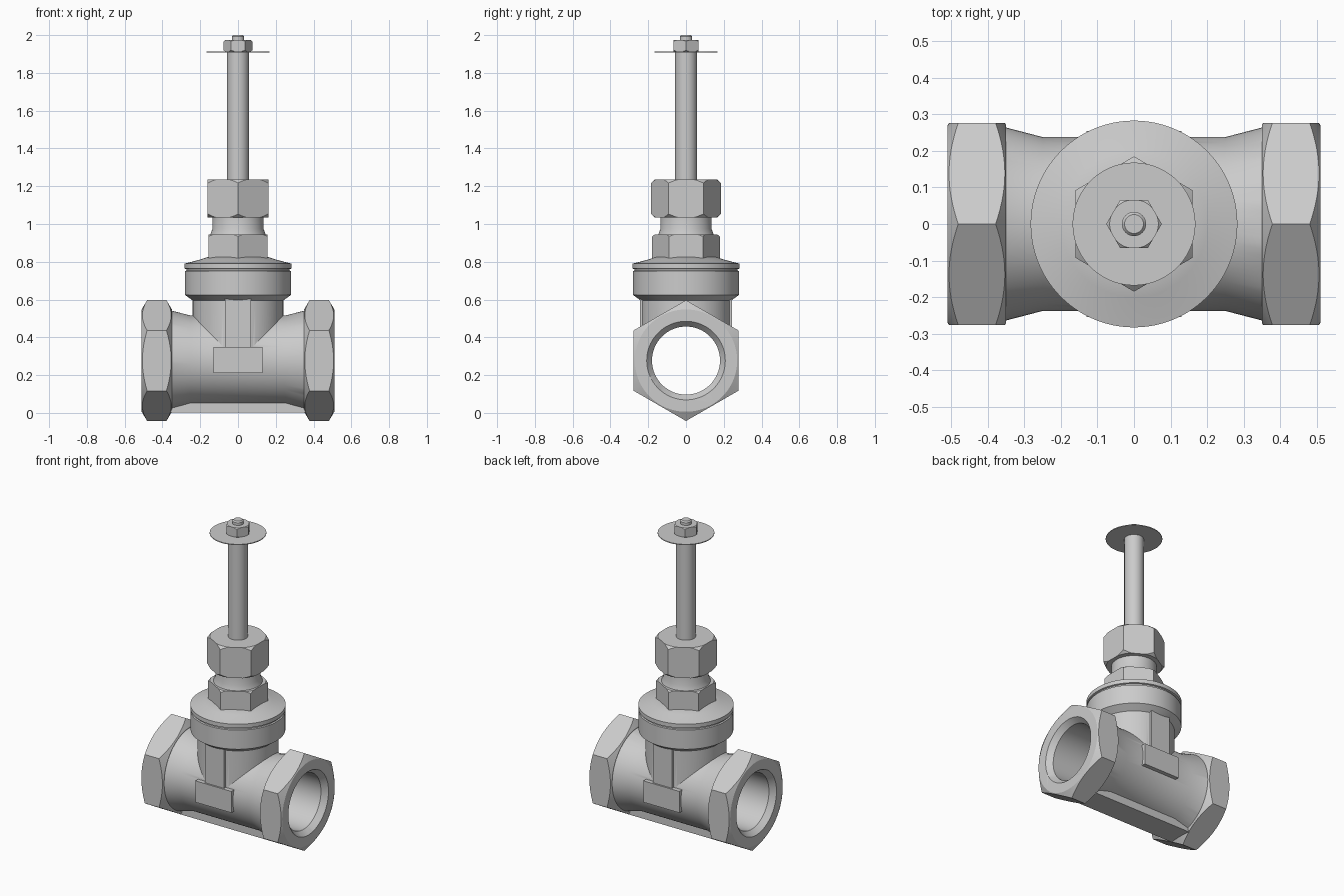
import bpy
import bmesh
from math import pi, radians
from mathutils import Matrix

cube = bpy.data.objects.get("Cube")
if cube:
    bpy.data.objects.remove(cube, do_unlink=True)

AXIS_Z = 0.277                       # height of the pipe centre line
PIPE = Matrix.Translation((0, 0, AXIS_Z)) @ Matrix.Rotation(pi / 2, 4, 'Y')


def make_object(name, bm, matrix=Matrix()):
    bmesh.ops.transform(bm, matrix=matrix, verts=bm.verts)
    bmesh.ops.recalc_face_normals(bm, faces=bm.faces)
    mesh = bpy.data.meshes.new(name)
    bm.to_mesh(mesh)
    bm.free()
    obj = bpy.data.objects.new(name, mesh)
    bpy.context.collection.objects.link(obj)
    return obj


def lathe(name, profile, matrix=Matrix(), steps=96):
    """Revolve (radius, height) points about z; ends are closed on the axis."""
    bm = bmesh.new()
    points = [(0, profile[0][1])] + profile + [(0, profile[-1][1])]
    verts = [bm.verts.new((r, 0, h)) for r, h in points]
    edges = [bm.edges.new(pair) for pair in zip(verts, verts[1:])]
    bmesh.ops.spin(bm, geom=verts + edges, axis=(0, 0, 1), cent=(0, 0, 0),
                   angle=2 * pi, steps=steps, use_merge=False)
    bmesh.ops.remove_doubles(bm, verts=bm.verts, dist=1e-5)
    return make_object(name, bm, matrix)


def box(name, low, high):
    bm = bmesh.new()
    bmesh.ops.create_cube(bm, size=1)
    size = [b - a for a, b in zip(low, high)]
    centre = [(a + b) / 2 for a, b in zip(low, high)]
    return make_object(name, bm, Matrix.Translation(centre) @ Matrix.Diagonal((*size, 1)))


def combine(obj, tool, operation):
    """Apply a boolean and discard the tool object."""
    mod = obj.modifiers.new("Boolean", 'BOOLEAN')
    mod.operation, mod.solver, mod.object = operation, 'EXACT', tool
    graph = bpy.context.evaluated_depsgraph_get()
    mesh = bpy.data.meshes.new_from_object(obj.evaluated_get(graph))
    obj.modifiers.clear()
    obj.data = mesh
    bpy.data.objects.remove(tool, do_unlink=True)


def hex_nut(name, radius, low, high, face_radius, bevel, turn=0, matrix=Matrix(), both=True):
    """Hexagonal prism with corners turned down by cones."""
    bm = bmesh.new()
    bmesh.ops.create_cone(bm, cap_ends=True, segments=6, radius1=radius,
                          radius2=radius, depth=high - low)
    place = Matrix.Translation((0, 0, (low + high) / 2)) @ Matrix.Rotation(turn, 4, 'Z')
    nut = make_object(name, bm, matrix @ place)
    outer = radius + 0.002
    start = face_radius if both else outer
    turned = lathe(name + "_turning", [(start, low - 0.0005), (outer, low + bevel),
                                       (outer, high - bevel), (face_radius, high + 0.0005)], matrix)
    combine(nut, turned, 'INTERSECT')
    return nut


def finish(*objects):
    for obj in objects:
        bpy.ops.object.select_all(action='DESELECT')
        obj.select_set(True)
        bpy.context.view_layer.objects.active = obj
        bpy.ops.object.shade_smooth_by_angle(angle=radians(28))


# Tee-shaped body: flared pipe, upright neck, hexagonal ends
body = lathe("valve_body", [(0.268, -0.37), (0.264, -0.35), (0.238, -0.25),
                            (0.238, 0.25), (0.264, 0.35), (0.268, 0.37)], PIPE)
combine(body, lathe("neck", [(0.24, 0.24), (0.24, 0.61)]), 'UNION')
for side in (-1, 1):
    low, high = sorted((side * 0.35, side * 0.51))
    end = hex_nut("hex_end", AXIS_Z / 0.8660254, low, high, 0.27, 0.03, pi / 2, PIPE)
    combine(body, end, 'UNION')

# Flat keel under the pipe
combine(body, box("keel", (-0.365, -0.08, 0.002), (0.365, 0.08, 0.12)), 'UNION')

# Blank plates with a rib above them, front and back
for side in (-1, 1):
    for name, half, depth, low, high in (("plate", 0.13, 0.255, 0.21, 0.35),
                                         ("rib", 0.07, 0.244, 0.3, 0.605)):
        y0, y1 = sorted((side * 0.19, side * depth))
        combine(body, box(name, (-half, y0, low), (half, y1, high)), 'UNION')

# Through bore with chamfered mouths
combine(body, lathe("bore", [(0.22, -0.52), (0.208, -0.51), (0.18, -0.475),
                             (0.18, 0.475), (0.208, 0.51), (0.22, 0.52)], PIPE), 'DIFFERENCE')

# Bonnet collar and flange
bonnet = lathe("bonnet", [(0.24, 0.595), (0.281, 0.625), (0.281, 0.75), (0.273, 0.753),
                          (0.273, 0.761), (0.283, 0.764), (0.283, 0.79), (0.2, 0.812),
                          (0.16, 0.825)])

# Packing nuts and the gland between them
lower_nut = hex_nut("lower_nut", 0.179, 0.81, 0.945, 0.165, 0.012, both=False)
gland = lathe("gland", [(0.148, 0.94), (0.135, 0.975), (0.135, 1.05)])
upper_nut = hex_nut("upper_nut", 0.185, 1.035, 1.235, 0.165, 0.02)

# Stem, hand wheel disc and retaining nut
stem = lathe("stem", [(0.058, 1.22), (0.058, 1.92)], steps=64)
disc = lathe("wheel_disc", [(0.168, 1.909), (0.168, 1.914)])
top_nut = hex_nut("top_nut", 0.076, 1.912, 1.975, 0.066, 0.01, pi / 2)
tip = lathe("stem_tip", [(0.033, 1.96), (0.033, 1.992), (0.026, 2.0)], steps=48)

finish(body, bonnet, lower_nut, gland, upper_nut, stem, disc, top_nut, tip)
